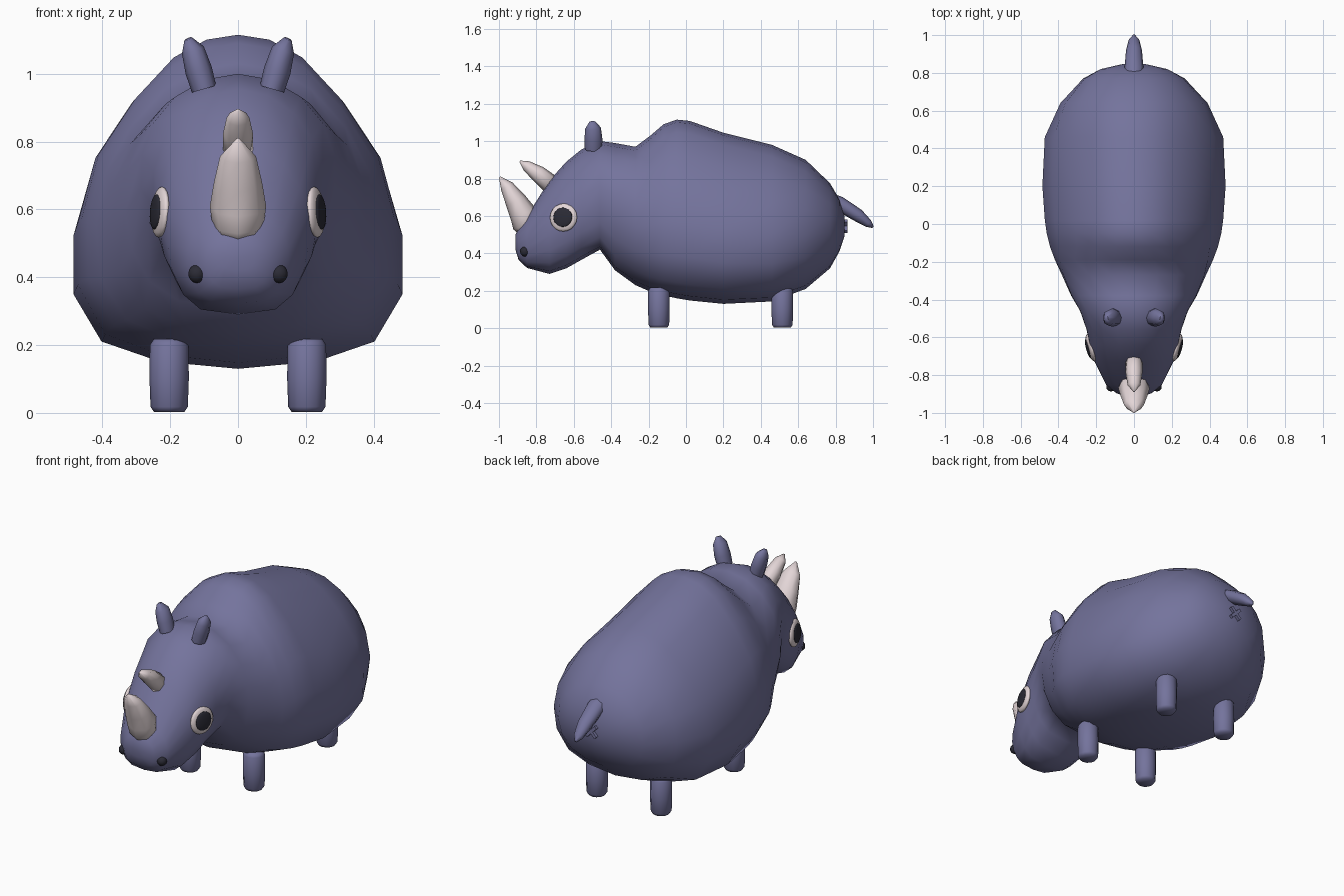
import bpy, bmesh, math
from mathutils import Vector, Matrix

if "Cube" in bpy.data.objects:
    bpy.data.objects.remove(bpy.data.objects["Cube"])


def material(name, rgb):
    m = bpy.data.materials.new(name)
    m.diffuse_color = (*rgb, 1)
    m.use_nodes = True
    m.node_tree.nodes["Principled BSDF"].inputs["Base Color"].default_value = m.diffuse_color
    return m


HIDE = material("purple grey hide", (0.175, 0.173, 0.335))
HORN = material("pale horn", (0.77, 0.67, 0.68))
DARK = material("dark", (0.024, 0.024, 0.036))


def finish(bm, name, mat, angle=60):
    bmesh.ops.recalc_face_normals(bm, faces=bm.faces)
    me = bpy.data.meshes.new(name)
    bm.to_mesh(me)
    bm.free()
    ob = bpy.data.objects.new(name, me)
    bpy.context.collection.objects.link(ob)
    me.materials.append(mat)
    bpy.ops.object.select_all(action='DESELECT')
    ob.select_set(True)
    bpy.context.view_layer.objects.active = ob
    bpy.ops.object.shade_smooth_by_angle(angle=math.radians(angle))
    return ob


def loft(name, rings, mat, angle=60):
    """Skin a list of point rings and close both ends with a fan."""
    bm = bmesh.new()
    vs = [[bm.verts.new(p) for p in r] for r in rings]
    n = len(vs[0])
    for a, b in zip(vs, vs[1:]):
        for i in range(n):
            bm.faces.new((a[i], a[(i + 1) % n], b[(i + 1) % n], b[i]))
    for r in (vs[0], vs[-1]):
        c = bm.verts.new(sum((v.co for v in r), Vector()) / n)
        for i in range(n):
            bm.faces.new((r[i], r[(i + 1) % n], c))
    return finish(bm, name, mat, angle)


def spike(name, path, mat, sides=8, angle=60):
    """Tapered tube; path holds (point, radius across, radius in depth)."""
    pts = [Vector(p[0]) for p in path]
    rings = []
    for i, (p, rx, ry) in enumerate(path):
        t = (pts[min(i + 1, len(pts) - 1)] - pts[max(i - 1, 0)]).normalized()
        u = (Vector((1, 0, 0)) - t * t.x).normalized()
        w = t.cross(u)
        rings.append([pts[i] + u * rx * math.cos(a) + w * ry * math.sin(a)
                      for a in (math.tau * k / sides for k in range(sides))])
    return loft(name, rings, mat, angle)


def ball(name, mat, matrix, seg=16, rings=10):
    bm = bmesh.new()
    bmesh.ops.create_uvsphere(bm, u_segments=seg, v_segments=rings, radius=1, matrix=matrix)
    return finish(bm, name, mat, 80)


# Body and head: cross-sections (y, bottom, top, half width, body weight)
stations = [
    (-0.912, 0.42, 0.50, 0.05, 0), (-0.895, 0.365, 0.535, 0.095, 0),
    (-0.85, 0.322, 0.60, 0.15, 0), (-0.73, 0.29, 0.79, 0.21, 0),
    (-0.64, 0.32, 0.89, 0.237, 0), (-0.56, 0.365, 0.955, 0.253, 0),
    (-0.46, 0.42, 1.00, 0.288, 0), (-0.38, 0.31, 0.99, 0.335, 0.15),
    (-0.27, 0.23, 0.97, 0.385, 0.4), (-0.19, 0.195, 1.03, 0.42, 0.75),
    (-0.12, 0.175, 1.09, 0.445, 0.95), (-0.05, 0.16, 1.115, 0.462, 1),
    (0.02, 0.148, 1.108, 0.472, 1),
    (0.20, 0.13, 1.045, 0.485, 1), (0.46, 0.143, 0.98, 0.473, 0.9),
    (0.64, 0.21, 0.90, 0.392, 0.6), (0.77, 0.32, 0.775, 0.272, 0.3),
    (0.82, 0.41, 0.69, 0.18, 0), (0.847, 0.49, 0.60, 0.06, 0)]
# Egg-shaped torso outline: (height fraction, width fraction)
egg = [(0, 0), (0.024, 0.48), (0.088, 0.83), (0.24, 1), (0.43, 1),
       (0.63, 0.89), (0.80, 0.66), (0.93, 0.41), (0.985, 0.2), (1, 0)]
body_rings = []
for y, lo, hi, hw, w in stations:
    half = []
    for k, (t, f) in enumerate(egg):
        a = math.pi * k / (len(egg) - 1)
        # Fuller shoulders around the neck, and a broad jaw
        v = w * w if y < 0 and k > 4 else w
        jaw = 0.6 if y < -0.3 and k <= 4 else 1
        t = v * t + (1 - v) * (0.5 - 0.5 * math.cos(a))
        f = v * f + (1 - v) * max(math.sin(a), 0) ** jaw if 0 < k < len(egg) - 1 else 0
        half.append((hw * f, lo + (hi - lo) * t))
    body_rings.append([Vector((x, y, z)) for x, z in half]
                      + [Vector((-x, y, z)) for x, z in half[-2:0:-1]])
loft("body", body_rings, HIDE, 120)

# Horns along the nose
spike("front_horn", [((0, -0.835, 0.515), 0.052, 0.055), ((0, -0.85, 0.555), 0.076, 0.078),
                     ((0, -0.87, 0.61), 0.083, 0.073), ((0, -0.91, 0.68), 0.071, 0.058),
                     ((0, -0.957, 0.757), 0.053, 0.037),
                     ((0, -0.996, 0.808), 0.005, 0.005)], HORN, 8, 100)
spike("rear_horn", [((0, -0.70, 0.75), 0.045, 0.055), ((0, -0.79, 0.825), 0.044, 0.045),
                    ((0, -0.853, 0.869), 0.034, 0.028), ((0, -0.888, 0.893), 0.004, 0.004)],
      HORN, 8, 100)

# Tail and the small crossed crease beneath it
spike("tail", [((0, 0.77, 0.685), 0.052, 0.038), ((0, 0.82, 0.665), 0.051, 0.04),
               ((0, 0.92, 0.603), 0.042, 0.035), ((0, 0.975, 0.56), 0.028, 0.022),
               ((0, 1.0, 0.54), 0.006, 0.006)], HIDE)
for s in (-1, 1):
    bm = bmesh.new()
    bmesh.ops.create_cube(bm, size=1, matrix=Matrix.Translation((0, 0.85, 0.545))
                          @ Matrix.Rotation(s * math.pi / 4, 4, 'Y')
                          @ Matrix.Diagonal((0.085, 0.026, 0.018, 1)))
    finish(bm, "crease", HIDE)

for s, side in ((-1, "left"), (1, "right")):
    # Legs with rounded feet
    for y, end in ((-0.145, "front"), (0.515, "back")):
        x = s * 0.203
        spike(f"{end}_leg_{side}",
              [((x, y, z), r, r) for z, r in ((0.003, 0.045), (0.018, 0.055), (0.10, 0.058),
                                              (0.20, 0.057), (0.218, 0.045))], HIDE, 12, 70)
    # Ears leaning outward with blunt tips
    spike(f"ear_{side}", [((s * 0.10, -0.495, 0.955), 0.037, 0.046),
                          ((s * 0.116, -0.495, 1.01), 0.040, 0.048),
                          ((s * 0.133, -0.497, 1.07), 0.034, 0.042),
                          ((s * 0.147, -0.503, 1.103), 0.012, 0.016)], HIDE)
    # Eyes: pale rim and dark pupil, facing slightly forward
    turn = (Matrix.Translation((s * 0.229, -0.655, 0.592))
            @ Matrix.Rotation(-s * math.radians(15), 4, 'Z')
            @ Matrix.Rotation(-s * math.radians(4), 4, 'Y'))
    ball(f"eye_{side}", HORN, turn @ Matrix.Diagonal((0.021, 0.075, 0.075, 1)), 20)
    ball(f"pupil_{side}", DARK, turn @ Matrix.Translation((s * 0.015, 0, 0))
         @ Matrix.Diagonal((0.010, 0.052, 0.052, 1)), 20)
    # Nostrils
    ball(f"nostril_{side}", DARK, Matrix.Translation((s * 0.121, -0.861, 0.41))
         @ Matrix.Diagonal((0.027, 0.026, 0.027, 1)), 10, 8)
